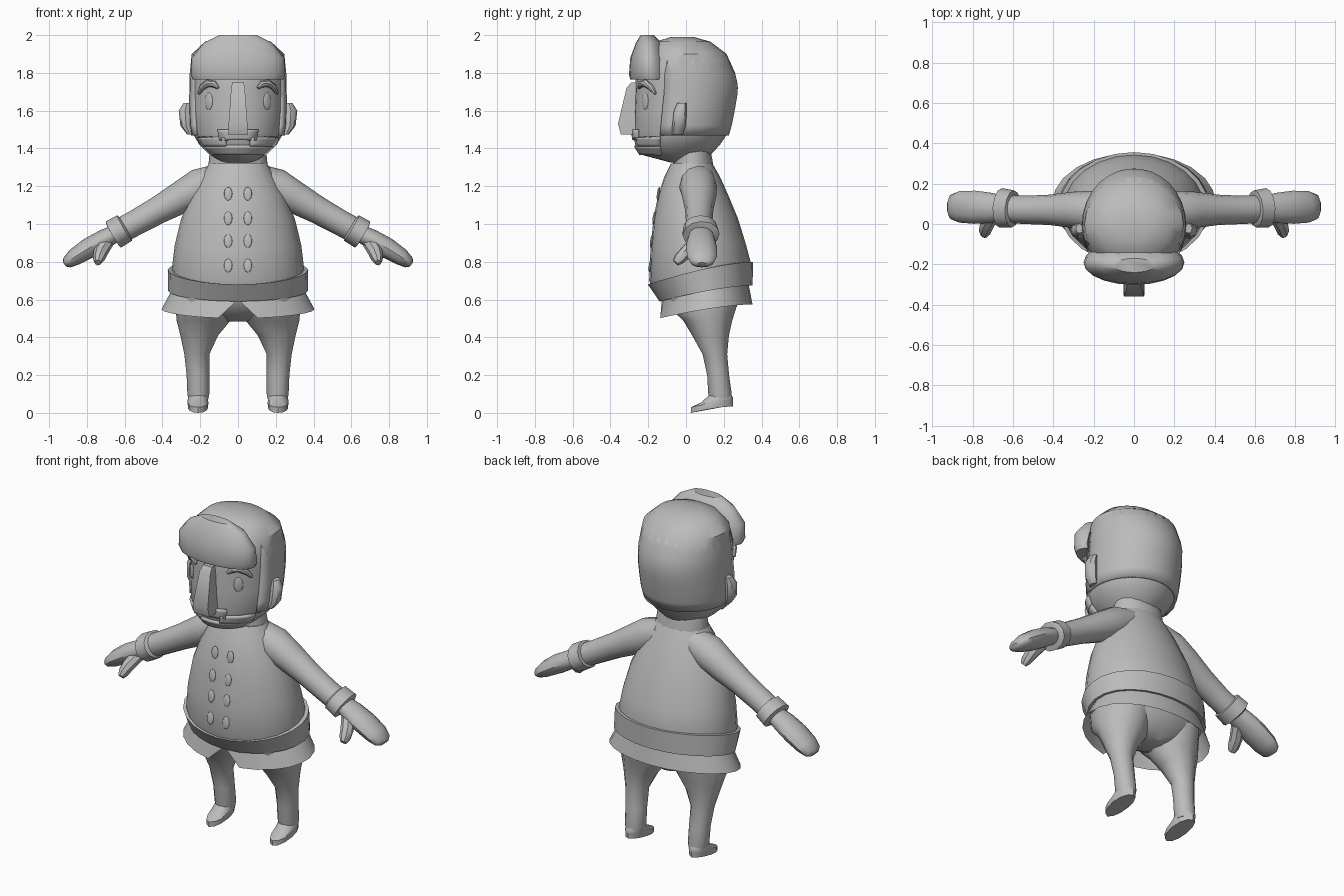
import bpy, bmesh, math
from mathutils import Vector

if "Cube" in bpy.data.objects:
    bpy.data.objects.remove(bpy.data.objects["Cube"], do_unlink=True)

grey = bpy.data.materials.new("plain grey")
grey.use_nodes = True
grey.diffuse_color = (0.5, 0.5, 0.5, 1)
grey.node_tree.nodes["Principled BSDF"].inputs["Base Color"].default_value = (0.5, 0.5, 0.5, 1)
UP = Vector((0, 0, 1))
parts = []


def finish(name, bm):
    bmesh.ops.recalc_face_normals(bm, faces=bm.faces)
    mesh = bpy.data.meshes.new(name)
    bm.to_mesh(mesh)
    bm.free()
    mesh.materials.append(grey)
    ob = bpy.data.objects.new(name, mesh)
    bpy.context.collection.objects.link(ob)
    parts.append(ob)
    return ob


def loft(name, stations, n=16, follow=False, side=1, phase=0, caps=True):
    """Skin oval rings (x, y, z, width, depth, front drop); follow turns rings along the path."""
    bm = bmesh.new()
    centres = [Vector((s[0] * side, s[1], s[2])) for s in stations]
    rings = []
    for i, s in enumerate(stations):
        t = UP
        if follow:
            t = (centres[min(i + 1, len(centres) - 1)] - centres[max(i - 1, 0)]).normalized()
        u = Vector((0, 1, 0)).cross(t).normalized()
        v = t.cross(u)
        drop = s[5] if len(s) > 5 else 0
        ring = []
        for k in range(n):
            a = math.tau * k / n + phase
            p = centres[i] + u * s[3] * math.cos(a) + v * s[4] * math.sin(a)
            p.z -= drop * max(0, (1 - math.sin(a)) / 2) ** 1.5
            ring.append(bm.verts.new(p))
        rings.append(ring)
    for a, b in zip(rings, rings[1:]):
        for k in range(n):
            bm.faces.new((a[k], a[(k + 1) % n], b[(k + 1) % n], b[k]))
    if caps:
        bm.faces.new(rings[0])
        bm.faces.new(rings[-1])
    return finish(name, bm)


def span(rows):
    """Turn rows of height, front, back, half width into loft stations."""
    return [(0, (f + b) / 2, z, w, (b - f) / 2, *d) for z, f, b, w, *d in rows]


def pair(name, stations, **kw):
    for label, s in (("left", 1), ("right", -1)):
        loft(label + "_" + name, stations, side=s, **kw)


# Head
head_rows = span([
    (1.325, -.08, .05, .08), (1.365, -.23, .13, .145), (1.42, -.265, .18, .205),
    (1.48, -.275, .22, .24), (1.6, -.275, .25, .25), (1.72, -.27, .275, .253),
    (1.8, -.265, .26, .255), (1.9, -.22, .215, .245), (1.965, -.16, .13, .175),
    (1.99, -.08, .04, .08)])
loft("head", head_rows, n=24)


def on_head(deg, z, off=0):
    """Point on the head surface, with the angle measured from the front."""
    for lo, hi in zip(head_rows, head_rows[1:]):
        if z <= hi[2]:
            break
    t = (z - lo[2]) / (hi[2] - lo[2])
    cy, w, d = (lo[i] + (hi[i] - lo[i]) * t for i in (1, 3, 4))
    a = math.radians(deg)
    return Vector((math.sin(a) * (w + off), cy - math.cos(a) * (d + off), z))


def patch(name, a0, a1, z0, z1, off=.006, end=None, rows=4):
    """Thin plate that hugs the head."""
    bm = bmesh.new()
    end = off if end is None else end
    cols = max(3, int((a1 - a0) / 12))
    grid = [[bm.verts.new(on_head(a0 + (a1 - a0) * c / cols, z0 + (z1 - z0) * r / rows,
                                  off + (end - off) * r / rows))
             for c in range(cols + 1)] for r in range(rows + 1)]
    for r in range(rows):
        for c in range(cols):
            bm.faces.new((grid[r][c], grid[r][c + 1], grid[r + 1][c + 1], grid[r + 1][c]))
    ob = finish(name, bm)
    mod = ob.modifiers.new("thickness", "SOLIDIFY")
    mod.thickness = .018
    mod.offset = 0


# Hair, beard and moustache
patch("hair", 65, 295, 1.47, 1.9, end=-.012, rows=8)
loft("fringe", span([(1.765, -.295, -.08, .24), (1.79, -.302, -.08, .25), (1.88, -.295, -.1, .245),
                     (1.96, -.265, -.13, .18), (2.0, -.24, -.17, .1)]), n=20)
patch("beard", -65, 65, 1.37, 1.415)
patch("left_beard", 17, 65, 1.415, 1.46)
patch("right_beard", -65, -17, 1.415, 1.46)
patch("moustache", -25, 25, 1.445, 1.5)

# Nose, brows and ears
r2 = math.sqrt(2)
loft("nose", [(0, (f - .23) / 2, z, w * r2, (-.23 - f) / 2 * r2) for z, f, w in
              ((1.475, -.345, .052), (1.53, -.36, .05), (1.72, -.315, .036), (1.75, -.29, .03))],
     n=4, phase=math.pi / 4)
brow = [(*on_head(deg, z, .005), r, r) for deg, z, r in
        ((24, 1.72, .008), (29, 1.74, .018), (38, 1.745, .02), (47, 1.725, .017), (54, 1.69, .008))]
pair("brow", brow, n=8, follow=True)
pair("ear", [(.255, -.045, 1.475, .015, .028), (.275, -.037, 1.52, .03, .036),
             (.28, -.03, 1.6, .034, .034), (.27, -.022, 1.64, .018, .024)], n=8)


def disc(name, loc, w, h, turn=0, pitch=0):
    """Thin oval bead facing forward."""
    bpy.ops.mesh.primitive_uv_sphere_add(segments=12, ring_count=8, location=loc,
                                         rotation=(pitch, 0, turn))
    ob = bpy.context.object
    ob.name = name
    ob.scale = (w, .008, h)
    ob.data.materials.append(grey)
    parts.append(ob)


# Eyes and two rows of buttons
for label, s in (("left", 1), ("right", -1)):
    disc(label + "_eye", on_head(38 * s, 1.65), .026, .045, turn=math.radians(38 * s))
    for i, (z, y) in enumerate(((1.16, -.146), (1.03, -.169), (.91, -.182), (.78, -.189))):
        disc(f"{label}_button_{i + 1}", (.052 * s, y, z), .022, .036, pitch=-.13)

# Neck and jacket
loft("neck", span([(1.27, -.08, .15, .16), (1.34, -.07, .14, .155, .03), (1.39, -.07, .13, .15, .03)]))
loft("jacket", span([
    (.74, -.17, .335, .345, .1), (.8, -.195, .342, .35, .1), (.9, -.188, .315, .335, .03),
    (1.03, -.172, .275, .3), (1.15, -.148, .225, .25), (1.25, -.115, .18, .195),
    (1.32, -.08, .14, .155)]), n=24)

# Belt and split jacket skirt
loft("belt", span([
    (.68, -.11, .33, .345, .085), (.675, -.14, .352, .37, .085),
    (.8, -.202, .356, .372, .12), (.8, -.18, .335, .35, .12)]), n=24)
skirt = loft("skirt", span([(.69, -.125, .33, .345, .085), (.575, -.145, .352, .405, .075)]),
             n=24, caps=False)
slit = skirt.data.vertices[24 + 18]
slit.co = (0, -.128, .6)

# Trousers and shoes
loft("hips", [(0, .12, .485, .07, .08), (0, .11, .53, .24, .14),
              (0, .1, .6, .325, .19), (0, .1, .7, .33, .2)])
pair("leg", [(.17, .09, .62, .16, .19), (.175, .092, .55, .155, .172), (.182, .115, .49, .143, .13),
             (.205, .13, .41, .1, .097), (.218, .153, .31, .066, .065),
             (.212, .17, .2, .06, .058), (.21, .18, .1, .058, .062), (.21, .182, .06, .05, .055)], n=12)
pair("shoe", [(.212, .137, .035, .052, .112, .035), (.212, .138, .06, .055, .112, .03),
              (.212, .165, .08, .054, .085, .025), (.21, .182, .095, .05, .058)], n=12)

# Sleeves, cuffs, hands and thumbs
pair("sleeve", [(.1, .06, 1.24, .08, .09), (.2, .065, 1.195, .1, .1), (.3, .07, 1.142, .086, .09),
                (.42, .07, 1.075, .073, .075), (.54, .07, 1.008, .068, .07),
                (.64, .075, .955, .066, .07)], n=12, follow=True)
pair("cuff", [(.595, .075, .982, .066, .075), (.6, .075, .979, .078, .092),
              (.66, .08, .944, .08, .098), (.665, .08, .941, .06, .075)], n=12, follow=True)
pair("hand", [(.64, .08, .955, .045, .06), (.71, .08, .918, .053, .075), (.79, .083, .872, .055, .082),
              (.865, .085, .825, .046, .078), (.905, .085, .796, .032, .062),
              (.918, .085, .785, .014, .035)], n=12, follow=True)
pair("thumb", [(.7, .05, .9, .04, .035), (.728, .0, .85, .038, .035), (.738, -.035, .815, .032, .032),
               (.742, -.055, .795, .018, .02)], n=8, follow=True)

# Smooth shading with sharp edges kept
bpy.ops.object.select_all(action="DESELECT")
for ob in parts:
    ob.select_set(True)
bpy.context.view_layer.objects.active = parts[0]
bpy.ops.object.shade_smooth_by_angle(angle=math.radians(40))
